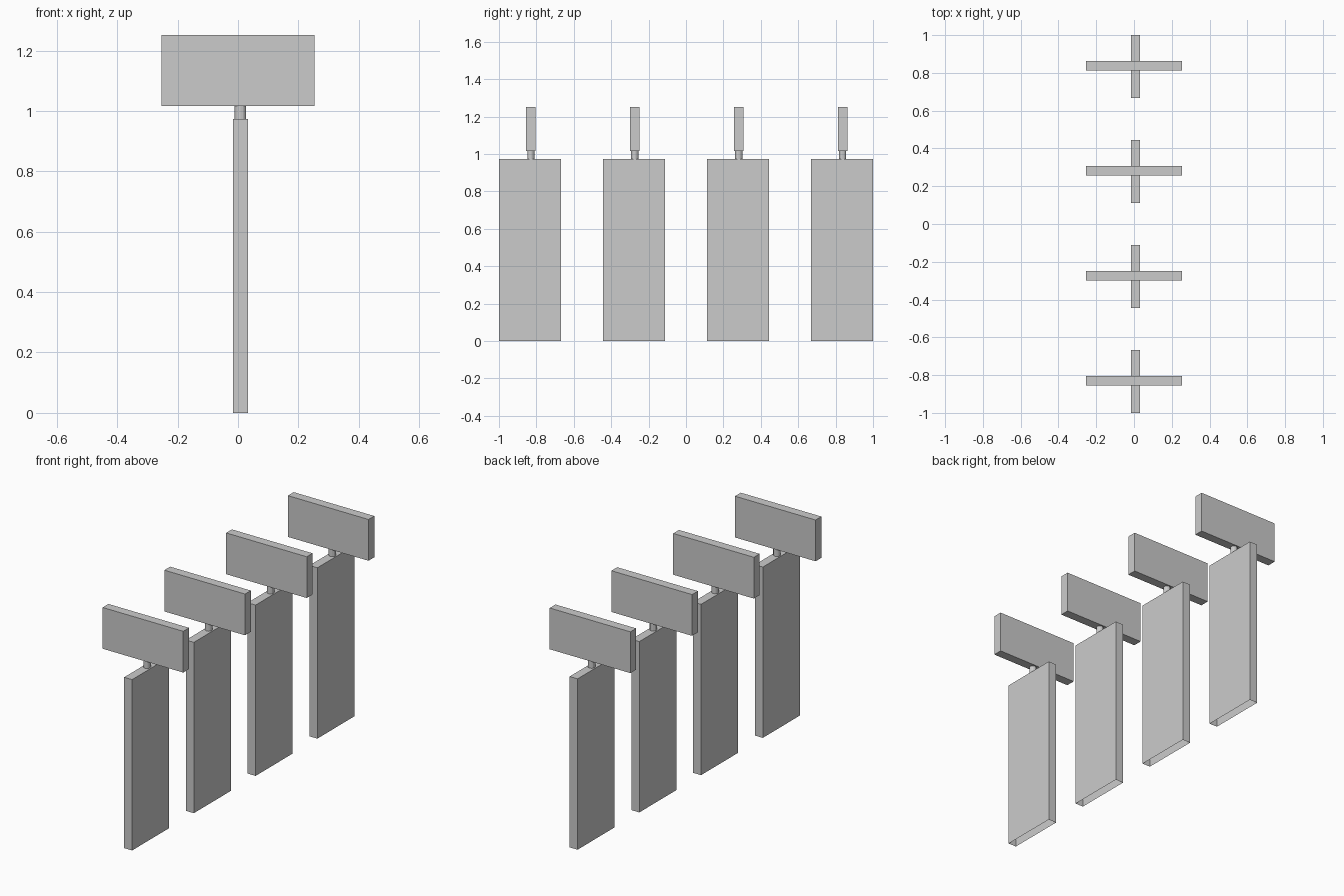
import bpy, bmesh
from mathutils import Matrix, Vector

if "Cube" in bpy.data.objects:
    bpy.data.objects.remove(bpy.data.objects["Cube"])


def finish(bm, name):
    mesh = bpy.data.meshes.new(name)
    bm.to_mesh(mesh)
    bm.free()
    obj = bpy.data.objects.new(name, mesh)
    bpy.context.collection.objects.link(obj)
    return obj


def box(name, lo, hi, open_bottom=False):
    lo, hi = Vector(lo), Vector(hi)
    bm = bmesh.new()
    bmesh.ops.create_cube(bm, size=1, matrix=Matrix.Translation((lo + hi) / 2)
                          @ Matrix.Diagonal((*(hi - lo), 1)))
    if open_bottom:
        bm.normal_update()
        bottom = [f for f in bm.faces if f.normal.z < -0.9]
        bmesh.ops.delete(bm, geom=bottom, context='FACES_ONLY')
    return finish(bm, name)


def tube(name, x, y, z0, z1, radius, sides):
    bm = bmesh.new()
    bmesh.ops.create_cone(bm, cap_ends=False, segments=sides, radius1=radius,
                          radius2=radius, depth=z1 - z0,
                          matrix=Matrix.Translation((x, y, (z0 + z1) / 2)))
    return finish(bm, name)


# Four identical signs in a row along y
for i in range(4):
    y = -0.8335 + i * 0.5557
    yc = y + 0.004
    # Upright slab, open underneath
    box(f"slab_{i}", (-0.017, y - 0.1665, 0), (0.033, y + 0.1665, 0.973), True)
    # Short connecting neck
    tube(f"neck_{i}", 0.008, yc, 0.973, 1.017, 0.019, 12)
    # Crosswise sign board
    box(f"board_{i}", (-0.254, yc - 0.026, 1.017), (0.254, yc + 0.026, 1.252))
